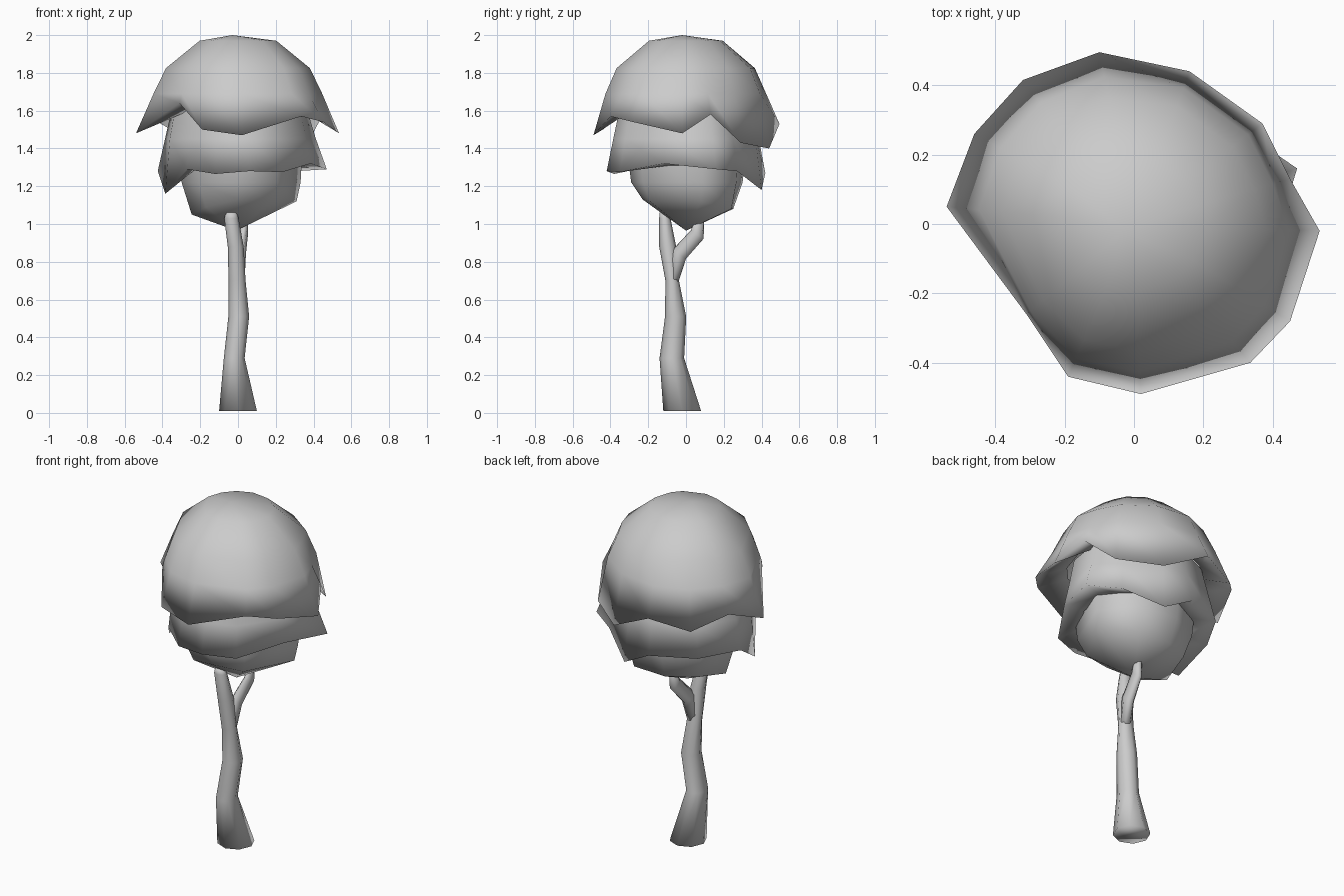
import bpy, math

if "Cube" in bpy.data.objects:
    bpy.data.objects.remove(bpy.data.objects["Cube"])


def loft(name, rings, cap_start=False, cap_end=False, start=None, end=None, angle=180):
    """Skin equal-sized rings of points; start / end are optional pole points."""
    n = len(rings[0])
    verts = [p for r in rings for p in r]
    faces = []
    for k in range(len(rings) - 1):
        for i in range(n):
            j = (i + 1) % n
            faces.append((k*n + i, k*n + j, (k+1)*n + j, (k+1)*n + i))
    last = (len(rings) - 1) * n
    if cap_start:
        faces.append(tuple(reversed(range(n))))
    if cap_end:
        faces.append(tuple(range(last, last + n)))
    if start:
        verts.append(start)
        faces += [(len(verts) - 1, (i + 1) % n, i) for i in range(n)]
    if end:
        verts.append(end)
        faces += [(len(verts) - 1, last + i, last + (i + 1) % n) for i in range(n)]
    me = bpy.data.meshes.new(name)
    me.from_pydata(verts, [], faces)
    ob = bpy.data.objects.new(name, me)
    bpy.context.collection.objects.link(ob)
    bpy.ops.object.select_all(action='DESELECT')
    bpy.context.view_layer.objects.active = ob
    ob.select_set(True)
    bpy.ops.object.mode_set(mode='EDIT')
    bpy.ops.mesh.select_all(action='SELECT')
    bpy.ops.mesh.normals_make_consistent(inside=False)
    bpy.ops.object.mode_set(mode='OBJECT')
    bpy.ops.object.shade_smooth_by_angle(angle=math.radians(angle))
    return ob


def tube(name, path, sides, tilt=0.0):
    """path: x, y, z, half width in x, half width in y; tilt slopes the rings."""
    rings = []
    for x, y, z, rx, ry in path:
        ring = []
        for i in range(sides):
            a = 2 * math.pi * i / sides
            dy = ry * math.sin(a)
            ring.append((x + rx * math.cos(a), y + dy, z - tilt * dy))
        rings.append(ring)
    return loft(name, rings, True, True)


def scaled(rim, s, z, roundness=0.0, mean=0.49):
    """Copy of a leaf rim shrunk by s, at height z, drawn towards a circle."""
    out = []
    for x, y, _ in rim:
        r = math.hypot(x, y)
        f = s * ((1 - roundness) * r + roundness * mean) / r
        out.append((x * f, y * f, z))
    return out


# trunk
tube("trunk", [(0, -0.02, 0.01, 0.1, 0.1), (-0.02, -0.075, 0.29, 0.055, 0.065),
               (0.004, -0.055, 0.51, 0.055, 0.056), (-0.005, -0.073, 0.7, 0.045, 0.036),
               (-0.012, -0.097, 0.88, 0.042, 0.045), (-0.035, -0.112, 1.03, 0.038, 0.03),
               (-0.035, -0.115, 1.06, 0.03, 0.025)], 8)

# side branch
tube("branch", [(0.0, -0.073, 0.68, 0.034, 0.024), (0.012, -0.035, 0.84, 0.03, 0.036),
                (0.03, 0.06, 0.945, 0.023, 0.034), (0.034, 0.075, 1.04, 0.02, 0.022)], 7, 0.7)

# top crown: ragged rim under a dome, folded inwards beneath
top_rim = [(0.535, -0.02, 1.48), (0.45, 0.13, 1.58), (0.37, 0.29, 1.43),
           (0.16, 0.44, 1.40), (-0.1, 0.495, 1.53), (-0.32, 0.415, 1.48),
           (-0.46, 0.26, 1.56), (-0.54, 0.05, 1.48), (-0.31, -0.26, 1.64),
           (-0.19, -0.44, 1.50), (0.02, -0.49, 1.47), (0.335, -0.4, 1.57),
           (0.45, -0.28, 1.54)]
loft("top_crown", [scaled(top_rim, 0.40, 1.97, 0.6), scaled(top_rim, 0.75, 1.825, 0.6),
                   scaled(top_rim, 0.87, 1.69, 0.5), top_rim,
                   scaled(top_rim, 0.70, 1.61, 0.4)], start=(-0.03, -0.02, 2.0))

# middle crown
mid_rim = [(0.47, 0.16, 1.29), (0.31, 0.27, 1.28), (0.12, 0.40, 1.18),
           (-0.05, 0.42, 1.27), (-0.3, 0.32, 1.28), (-0.425, 0.1, 1.28),
           (-0.385, -0.09, 1.16), (-0.27, -0.26, 1.29), (-0.12, -0.38, 1.265),
           (0.06, -0.42, 1.28), (0.235, -0.35, 1.275), (0.385, -0.12, 1.32)]
loft("middle_crown", [scaled(mid_rim, 0.84, 1.61, 0.5, 0.42),
                      scaled(mid_rim, 0.92, 1.45, 0.3, 0.42), mid_rim,
                      scaled(mid_rim, 0.70, 1.31, 0.5, 0.42)])

# lower crown: closed belly
low_rim = [(0.31, 0.08, 1.12), (0.17, 0.24, 1.08), (-0.04, 0.25, 1.08),
           (-0.2, 0.17, 1.09), (-0.245, -0.02, 1.05), (-0.17, -0.17, 1.09),
           (0.0, -0.23, 1.13), (0.17, -0.19, 1.12)]
loft("lower_crown", [scaled(low_rim, 1.2, 1.33, 0.6, 0.27),
                     scaled(low_rim, 1.16, 1.22, 0.5, 0.27), low_rim],
     end=(-0.01, 0.0, 0.965))
